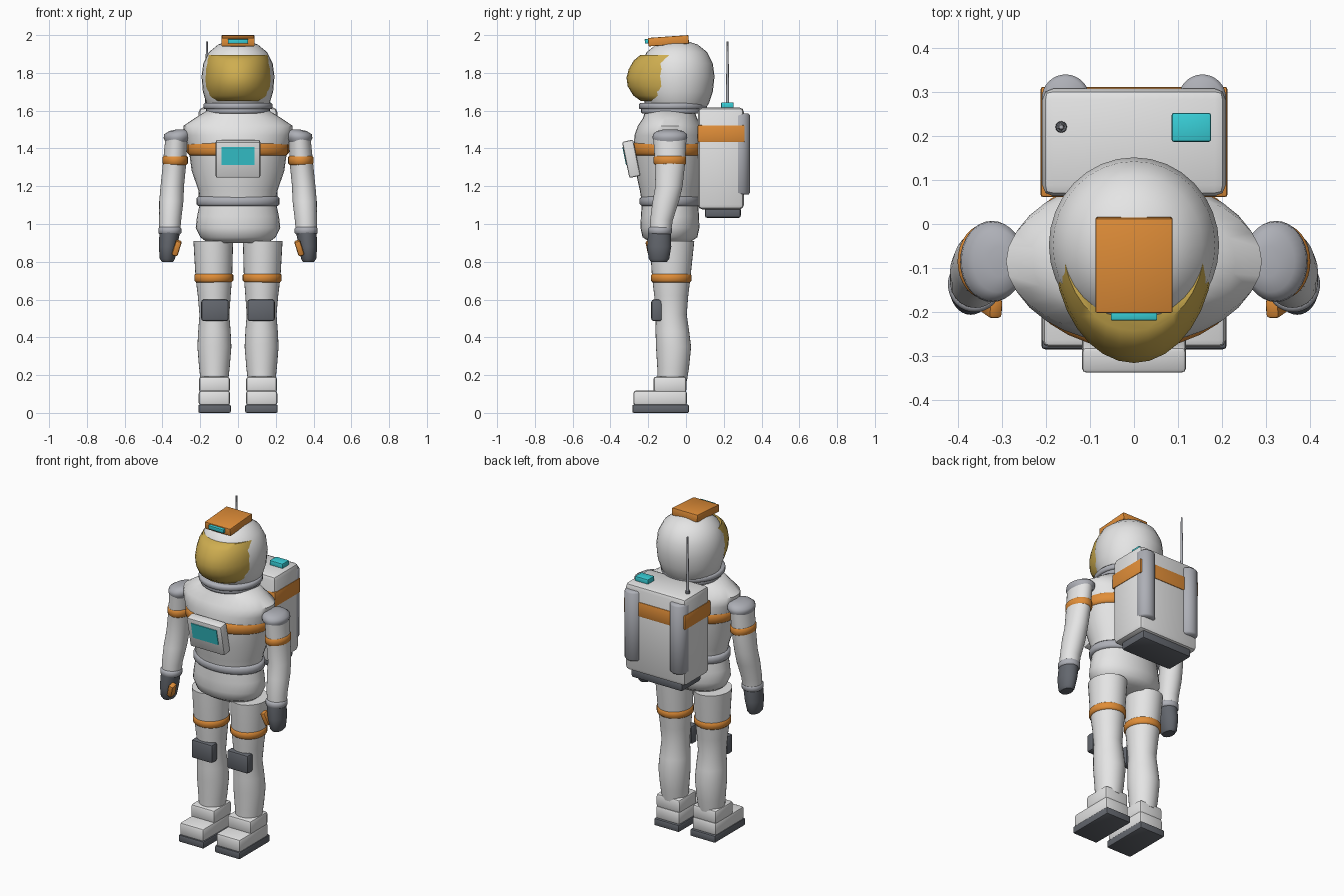
import bpy, bmesh, math
from mathutils import Matrix, Vector

cube = bpy.data.objects.get("Cube")
if cube:
    bpy.data.objects.remove(cube, do_unlink=True)


def material(name, r, g, b):
    m = bpy.data.materials.new(name)
    m.use_nodes = True
    m.diffuse_color = (r, g, b, 1)
    m.node_tree.nodes["Principled BSDF"].inputs["Base Color"].default_value = (r, g, b, 1)
    return m


WHITE = material("suit white", .78, .78, .78)
GREY = material("joint grey", .42, .43, .47)
DARK = material("dark rubber", .125, .135, .155)
ORANGE = material("orange trim", .75, .27, .04)
GOLD = material("visor gold", .62, .42, .08)
CYAN = material("cyan light", .04, .62, .68)


def finish(name, bm, mat, angle=50):
    bmesh.ops.recalc_face_normals(bm, faces=bm.faces)
    mesh = bpy.data.meshes.new(name)
    bm.to_mesh(mesh)
    bm.free()
    mesh.materials.append(mat)
    ob = bpy.data.objects.new(name, mesh)
    bpy.context.collection.objects.link(ob)
    bpy.ops.object.select_all(action="DESELECT")
    ob.select_set(True)
    bpy.context.view_layer.objects.active = ob
    bpy.ops.object.shade_smooth_by_angle(angle=math.radians(angle))
    return ob


def loft(name, rings, mat, cx=0, cy=0, segs=32, front_only=False):
    """Skin elliptical rings given as (z, rx, ry, shift_x, shift_y)."""
    bm = bmesh.new()
    loops = []
    for z, rx, ry, *shift in rings:
        dx, dy = shift or (0, 0)
        loop = []
        for i in range(segs):
            a = math.tau * i / segs
            y = math.sin(a) * ry
            if front_only:
                y = min(y, 0)
            loop.append(bm.verts.new((cx + dx + math.cos(a) * rx, cy + dy + y, z)))
        loops.append(loop)
    for low, high in zip(loops, loops[1:]):
        for i in range(segs):
            j = (i + 1) % segs
            bm.faces.new((low[i], low[j], high[j], high[i]))
    bm.faces.new(loops[0])
    bm.faces.new(loops[-1])
    return finish(name, bm, mat)


def box(name, centre, size, mat, bevel=.012, tilt=(0, 0)):
    """Bevelled box, tilted about x and y."""
    bm = bmesh.new()
    bmesh.ops.create_cube(bm, size=1)
    bmesh.ops.scale(bm, vec=size, verts=bm.verts)
    if bevel:
        bmesh.ops.bevel(bm, geom=bm.edges[:], offset=bevel, segments=2,
                        profile=.5, affect="EDGES")
    turn = Matrix.Rotation(tilt[1], 4, "Y") @ Matrix.Rotation(tilt[0], 4, "X")
    bmesh.ops.transform(bm, matrix=Matrix.Translation(centre) @ turn, verts=bm.verts)
    return finish(name, bm, mat, 35)


def band(name, z, h, rx, ry, mat, cx, cy):
    """Ring with a slightly softened rim."""
    e = h * .2
    loft(name, [(z, rx - e, ry - e), (z + e, rx, ry), (z + h - e, rx, ry),
                (z + h, rx - e, ry - e)], mat, cx, cy)


BODY_Y = -.085

# Torso, hips and their rings
loft("torso", [(1.12, .2, .15), (1.18, .21, .16), (1.28, .245, .182), (1.4, .262, .192),
               (1.47, .285, .188), (1.52, .29, .17), (1.56, .23, .143), (1.6, .165, .13)],
     WHITE, 0, BODY_Y)
loft("hips", [(.9, .16, .1), (.93, .2, .145), (.98, .224, .156), (1.04, .217, .154),
              (1.12, .2, .148)], WHITE, 0, BODY_Y)
band("waist_ring", 1.095, .05, .22, .16, GREY, 0, BODY_Y)
band("chest_band", 1.36, .075, .269, .2, ORANGE, 0, BODY_Y)
band("neck_ring_lower", 1.585, .03, .17, .168, GREY, 0, -.07)
band("neck_ring_upper", 1.608, .032, .182, .18, GREY, 0, -.07)

# Helmet, visor and head lamp
loft("helmet", [(1.61, .15, .15), (1.64, .168, .17), (1.7, .186, .19), (1.78, .193, .199),
                (1.85, .184, .19), (1.91, .154, .16), (1.95, .105, .11), (1.967, .055, .055),
                (1.972, .01, .01)], WHITE, 0, -.048)
loft("visor", [(1.65, .15, .19), (1.68, .168, .232), (1.73, .18, .262), (1.775, .183, .268),
               (1.82, .18, .256), (1.865, .172, .23), (1.895, .16, .195)],
     GOLD, 0, -.047, front_only=True)
box("lamp_housing", (0, -.093, 1.97), (.175, .215, .045), ORANGE, .004, (.07, 0))
box("lamp_lens", (0, -.207, 1.967), (.105, .022, .024), CYAN, .003, (.07, 0))

# Chest pack
box("chest_pack", (0, -.29, 1.345), (.236, .06, .195), WHITE, .01, (.2, 0))
box("chest_screen", (0, -.323, 1.36), (.175, .009, .098), CYAN, 0, (.2, 0))

# Life support pack
box("life_support_pack", (0, .185, 1.347), (.416, .244, .54), WHITE, .025)
box("pack_band", (0, .186, 1.478), (.424, .25, .09), ORANGE, .006)
box("pack_base", (0, .195, 1.06), (.35, .19, .055), DARK, .012)
box("pack_beacon", (.13, .219, 1.627), (.09, .066, .035), CYAN, .006)
loft("antenna_base", [(1.6, .014, .014), (1.635, .012, .012)], DARK, -.165, .22, 12)
loft("antenna", [(1.61, .009, .009), (1.965, .005, .005)], GREY, -.165, .22, 12)

for side, word in ((1, "left"), (-1, "right")):
    def limb(name, rings, mat, x, y):
        mirrored = [(z, rx, ry, dx * side, dy) for z, rx, ry, dx, dy in rings]
        loft(word + "_" + name, mirrored, mat, x * side, y)

    def ring(name, z, h, rx, ry, mat, x, y):
        band(word + "_" + name, z, h, rx, ry, mat, x * side, y)

    def block(name, centre, size, mat, bevel=.012, tilt=(0, 0)):
        x, y, z = centre
        box(word + "_" + name, (x * side, y, z), size, mat, bevel,
            (tilt[0], tilt[1] * side))

    # Oxygen tank
    limb("tank", [(1.155, .045, .045, 0, 0), (1.165, .054, .054, 0, 0),
                  (1.575, .054, .054, 0, 0), (1.585, .045, .045, 0, 0)], GREY, .155, .285)

    # Arm
    limb("shoulder_cap", [(1.435, .06, .082, .006, 0), (1.455, .072, .092, .003, 0),
                          (1.475, .072, .09, 0, 0), (1.492, .055, .07, -.01, 0),
                          (1.5, .025, .035, -.015, 0)], GREY, .319, BODY_Y)
    limb("arm", [(.95, .055, .055, .03, -.05), (1.02, .058, .06, .027, -.045),
                 (1.12, .064, .07, .021, -.022), (1.2, .062, .072, .016, -.005),
                 (1.32, .062, .08, .004, 0), (1.46, .058, .088, -.006, 0)],
         WHITE, .332, BODY_Y)
    ring("arm_band", 1.31, .055, .067, .086, ORANGE, .333, BODY_Y)
    ring("wrist_ring", .945, .04, .061, .063, GREY, .361, -.137)
    limb("glove", [(.8, .03, .042, .011, -.003), (.815, .04, .054, .012, -.003),
                   (.88, .049, .064, .008, -.002), (.955, .054, .06, 0, 0)],
         DARK, .362, -.14)
    block("thumb", (.324, -.185, .873), (.032, .045, .082), ORANGE, .009, (.2, -.3))

    # Leg
    limb("leg", [(.17, .073, .078, 0, .005), (.24, .081, .084, 0, .01),
                 (.35, .09, .093, 0, .012), (.43, .086, .089, 0, .006),
                 (.52, .079, .082, 0, 0), (.62, .087, .09, .001, 0),
                 (.72, .097, .102, .003, 0), (.91, .105, .118, .006, .004)],
         WHITE, .125, -.078)
    ring("thigh_band", .69, .05, .103, .107, ORANGE, .128, -.078)
    block("knee_pad", (.122, -.155, .543), (.146, .058, .115), DARK, .014)

    # Boot
    block("boot_cuff", (.125, -.085, .15), (.164, .175, .085), WHITE, .016)
    block("boot_foot", (.125, -.137, .078), (.166, .284, .082), WHITE, .016)
    block("boot_sole", (.124, -.134, .022), (.172, .3, .044), DARK, .008)
